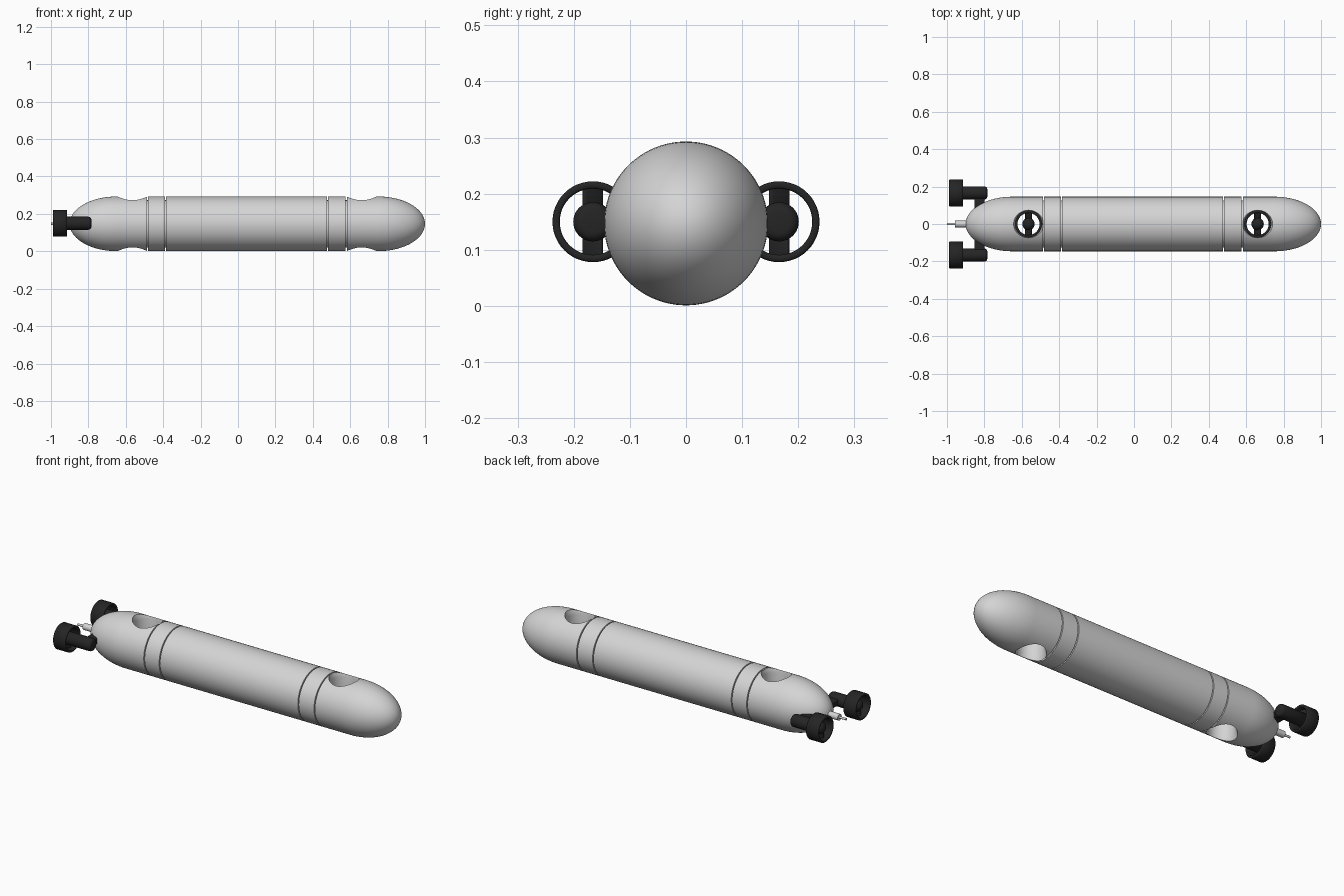
import bpy, bmesh
from math import sin, cos, pi, radians
from mathutils import Matrix, Vector

cube = bpy.data.objects.get("Cube")
if cube:
    bpy.data.objects.remove(cube, do_unlink=True)

AXIS_Z = 0.147      # height of the hull centre line
R = 0.146           # hull radius


def material(name, rgb, rough):
    m = bpy.data.materials.new(name)
    m.use_nodes = True
    m.diffuse_color = (*rgb, 1)
    bsdf = m.node_tree.nodes["Principled BSDF"]
    bsdf.inputs["Base Color"].default_value = (*rgb, 1)
    bsdf.inputs["Roughness"].default_value = rough
    return m


GREY = material("light grey", (0.66, 0.66, 0.66), 0.5)
BLACK = material("black", (0.018, 0.018, 0.018), 0.5)


def finish(name, bm, mat, matrix):
    bmesh.ops.recalc_face_normals(bm, faces=bm.faces[:])
    mesh = bpy.data.meshes.new(name)
    bm.to_mesh(mesh)
    bm.free()
    mesh.materials.append(mat)
    obj = bpy.data.objects.new(name, mesh)
    obj.matrix_world = matrix
    bpy.context.collection.objects.link(obj)
    return obj


def activate(obj):
    bpy.ops.object.select_all(action='DESELECT')
    obj.select_set(True)
    bpy.context.view_layer.objects.active = obj


def smooth(obj, angle=32):
    activate(obj)
    bpy.ops.object.shade_smooth_by_angle(angle=radians(angle))


def lathe(name, profile, mat, matrix, segs=48, closed=False):
    """Turn (x, radius) points about the local x axis."""
    bm = bmesh.new()
    rings = []
    for x, r in profile:
        if r < 1e-5:
            rings.append([bm.verts.new((x, 0, 0))] * segs)
        else:
            rings.append([bm.verts.new((x, r * cos(2 * pi * i / segs), r * sin(2 * pi * i / segs)))
                          for i in range(segs)])
    pairs = list(zip(rings, rings[1:]))
    if closed:
        pairs.append((rings[-1], rings[0]))
    for a, b in pairs:
        for i in range(segs):
            j = (i + 1) % segs
            corners = list(dict.fromkeys((a[i], a[j], b[j], b[i])))
            bm.faces.new(corners)
    return finish(name, bm, mat, matrix)


def box(name, size, mat, matrix, bevel):
    bm = bmesh.new()
    bmesh.ops.create_cube(bm, size=1, matrix=Matrix.Diagonal((*size, 1)))
    bmesh.ops.bevel(bm, geom=bm.edges[:], offset=bevel, segments=3, affect='EDGES', profile=0.5)
    obj = finish(name, bm, mat, matrix)
    smooth(obj)
    return obj


# Hull: elliptical ends with four narrow seam grooves
STEPS = 20
NOSE, TAIL, CAP = 0.75, -0.65, 0.25
profile = [(TAIL - CAP * cos(pi / 2 * i / STEPS), R * sin(pi / 2 * i / STEPS)) for i in range(STEPS + 1)]
for x in (-0.483, -0.387, 0.478, 0.579):
    profile += [(x - 0.003, R), (x - 0.003, R - 0.02), (x + 0.003, R - 0.02), (x + 0.003, R)]
profile += [(NOSE + CAP * sin(pi / 2 * i / STEPS), R * cos(pi / 2 * i / STEPS)) for i in range(STEPS + 1)]
centre = Matrix.Translation((0, 0, AXIS_Z))
hull = lathe("hull", profile, GREY, centre, 96)

# Vertical tunnels cut through the hull, flared at both mouths
UPRIGHT = Matrix.Rotation(-pi / 2, 4, 'Y') @ Matrix.Rotation(pi / 2, 4, 'X')
TUNNELS = {"rear": -0.564, "fore": 0.661}
half = [(0.115, 0.071), (0.13, 0.0745), (0.146, 0.08), (0.2, 0.1), (0.2, 0)]
bore = [(-x, r) for x, r in reversed(half)] + half
for label, x in TUNNELS.items():
    cutter = lathe(label + "_cutter", bore, GREY, Matrix.Translation((x, 0, AXIS_Z)) @ UPRIGHT, 64)
    cutter.hide_render = True
    mod = hull.modifiers.new("tunnel", 'BOOLEAN')
    mod.operation, mod.solver, mod.object = 'DIFFERENCE', 'EXACT', cutter
    activate(hull)
    bpy.ops.object.modifier_apply(modifier=mod.name)
    bpy.data.objects.remove(cutter, do_unlink=True)
smooth(hull)


def propeller(label, matrix):
    """Duct ring, rounded hub and two twisted blades about local x."""
    w, ro, ri, c = 0.038, 0.072, 0.059, 0.003
    duct = [(-w, ri + c), (-w, ro - c), (-w + c, ro), (w - c, ro), (w, ro - c), (w, ri + c),
            (w - c, ri), (-w + c, ri)]
    smooth(lathe(label + "_duct", duct, BLACK, matrix, closed=True), 50)
    dome = [(-0.03 * cos(pi / 2 * i / 8), 0.033 * sin(pi / 2 * i / 8)) for i in range(9)]
    hub = dome + [(-x, r) for x, r in reversed(dome[:-1])]
    smooth(lathe(label + "_hub", hub, BLACK, matrix, 32))
    for n, side in enumerate((0, pi)):
        turn = Matrix.Rotation(side, 4, 'X') @ Matrix.Translation((0, 0, 0.042)) @ Matrix.Rotation(radians(35), 4, 'Z')
        box(f"{label}_blade_{n + 1}", (0.01, 0.042, 0.044), BLACK, matrix @ turn, 0.004)


# Tunnel thrusters
for label, x in TUNNELS.items():
    propeller(label + "_tunnel", Matrix.Translation((x, 0, AXIS_Z)) @ UPRIGHT)

# Side thrusters: ducted propeller, motor pod and strut to the hull
for label, s in (("left", 1), ("right", -1)):
    y = s * 0.166
    propeller(label + "_thruster", Matrix.Translation((-0.951, y, 0.15)))
    pod = [(-0.945, 0), (-0.945, 0.03), (-0.94, 0.035), (-0.8, 0.035)]
    pod += [(-0.8 + 0.016 * sin(a), 0.019 + 0.016 * cos(a)) for a in (pi / 8, pi / 4, 3 * pi / 8, pi / 2)]
    pod += [(-0.784, 0)]
    smooth(lathe(label + "_motor_pod", pod, BLACK, Matrix.Translation((0, y, 0.15)), 40), 46)
    box(label + "_strut", (0.055, 0.1, 0.036), BLACK, Matrix.Translation((-0.826, s * 0.11, 0.15)), 0.006)

# Tail mast: thick stub with a thin tip
mast = [(-1, 0), (-1, 0.006), (-0.958, 0.006), (-0.958, 0.018), (-0.88, 0.018), (-0.88, 0)]
smooth(lathe("tail_mast", mast, GREY, centre, 32))
